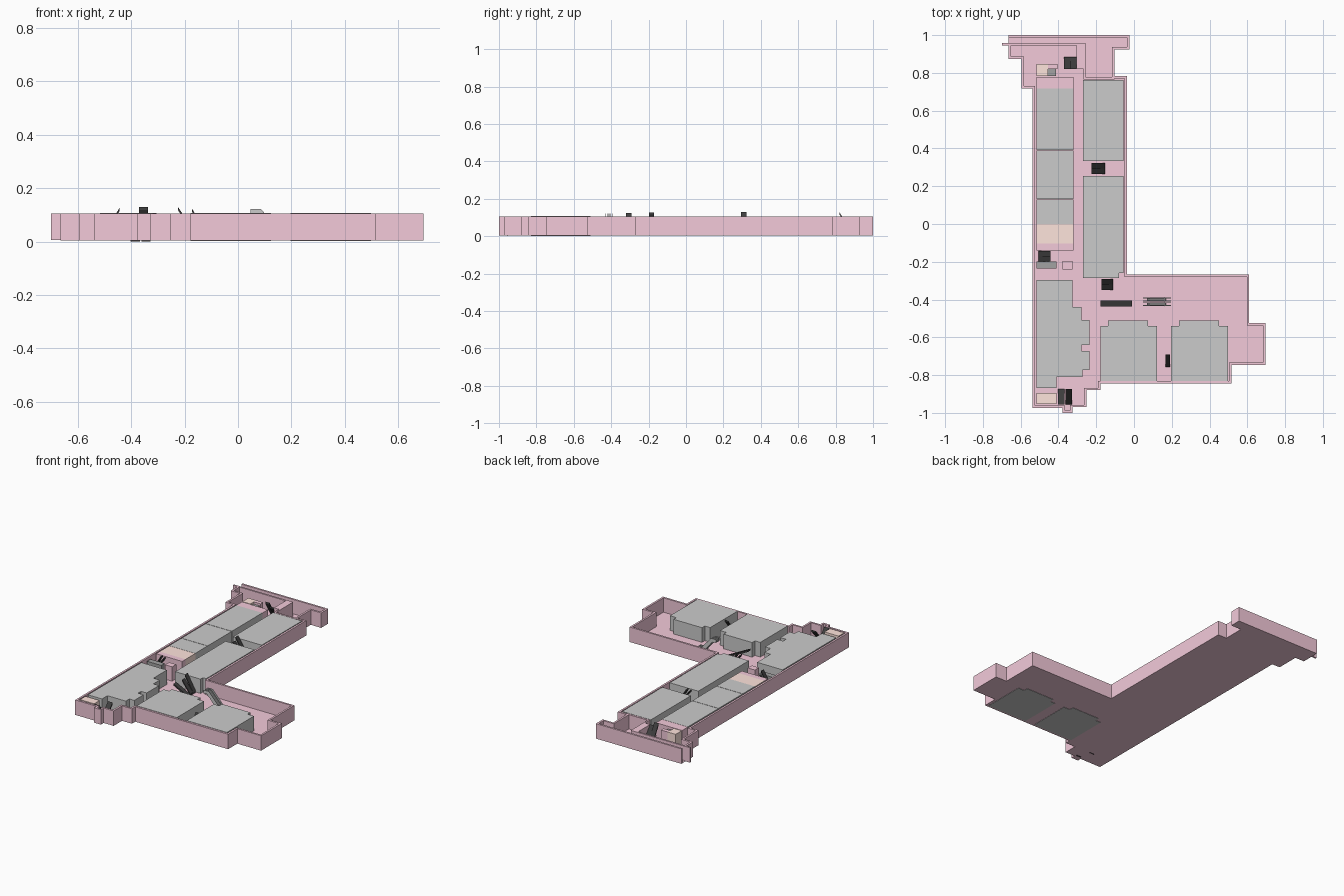
import bpy, bmesh
from mathutils import Vector

if "Cube" in bpy.data.objects:
    bpy.data.objects.remove(bpy.data.objects["Cube"])

def material(name, r, g, b):
    m = bpy.data.materials.new(name)
    m.diffuse_color = (r, g, b, 1)
    m.use_nodes = True
    m.node_tree.nodes["Principled BSDF"].inputs["Base Color"].default_value = m.diffuse_color
    return m

PINK = material("pink", .90, .59, .70)
PEACH = material("peach", 1.0, .78, .72)
BLACK = material("black", .05, .05, .05)
DARK = material("dark_grey", .36, .36, .36)
FLOOR, TOP = .008, .105

def prism(name, pts, vec, mat=None):
    """Extrude a planar polygon of 3D points along vec."""
    bm = bmesh.new()
    f = bm.faces.new([bm.verts.new(p) for p in pts])
    ext = bmesh.ops.extrude_face_region(bm, geom=[f])
    verts = [v for v in ext["geom"] if isinstance(v, bmesh.types.BMVert)]
    bmesh.ops.translate(bm, verts=verts, vec=vec)
    bmesh.ops.recalc_face_normals(bm, faces=bm.faces)
    me = bpy.data.meshes.new(name)
    bm.to_mesh(me)
    bm.free()
    ob = bpy.data.objects.new(name, me)
    bpy.context.collection.objects.link(ob)
    if mat:
        me.materials.append(mat)
    return ob

def plan(name, pts, z0=.005, z1=TOP, mat=None):
    return prism(name, [(x, y, z0) for x, y in pts], (0, 0, z1 - z0), mat)

def box(name, x0, x1, y0, y1, z0=.005, z1=TOP, mat=None):
    return plan(name, [(x0, y0), (x1, y0), (x1, y1), (x0, y1)], z0, z1, mat)

def ramp(name, x0, x1, y0, y1, axis, za, zb, mat=BLACK, t=.012):
    """Sloping slab: top height za at the low end of the axis, zb at the high end."""
    if axis == 'x':
        pts = [(x0, y0, za - t), (x1, y0, zb - t), (x1, y0, zb), (x0, y0, za)]
        return prism(name, pts, (0, y1 - y0, 0), mat)
    pts = [(x0, y0, za - t), (x0, y1, zb - t), (x0, y1, zb), (x0, y0, za)]
    return prism(name, pts, (x1 - x0, 0, 0), mat)

def inset(path, t):
    """Offset an open clockwise path to its right-hand (inner) side."""
    P = [Vector(p) for p in path]
    N = []
    for a, b in zip(P, P[1:]):
        d = (b - a).normalized()
        N.append(Vector((d.y, -d.x)) * t)
    mid = [P[i] + N[i - 1] + N[i] for i in range(1, len(P) - 1)]
    return [P[0] + N[0]] + mid + [P[-1] + N[-1]]

# floor slab and perimeter wall, open at the end of the rear passage
outline = [(-.665, 1), (-.025, 1), (-.025, .925), (-.103, .925), (-.103, .783),
           (-.037, .783), (-.037, -.267), (.61, -.267), (.61, -.524), (.695, -.524),
           (.695, -.746), (.517, -.746), (.517, -.844), (-.178, -.844), (-.178, -.88),
           (-.252, -.88), (-.252, -.97), (-.326, -.97), (-.326, -1), (-.378, -1),
           (-.378, -.974), (-.537, -.974), (-.537, .717), (-.596, .717),
           (-.596, .873), (-.665, .873)]
plan("floor", outline, .004, FLOOR, PINK)
path = outline + [(-.665, .956)]
plan("outer_wall", path + inset(path, .013)[::-1], .005, TOP, PINK)
box("passage_wall", -.70, -.257, .945, .957, mat=PINK)
box("passage_pier", -.305, -.257, .82, .945, mat=PINK)
box("passage_side_wall", -.267, -.257, .765, .82, mat=PINK)
box("passage_end_wall", -.257, -.103, .765, .777, mat=PINK)

# left column of units, capped by pink blocks
for i, (a, b) in enumerate([(.392, .717), (.133, .389), (0, .130)]):
    box(f"left_unit_{i + 1}", -.516, -.32, a, b, z1=.106)
box("left_rear_cap", -.516, -.32, .717, .778, mat=PINK)
box("left_service_block", -.516, -.32, -.103, 0, mat=PEACH)
box("left_front_cap", -.516, -.32, -.14, -.103, mat=PINK)

# right column of units
box("right_unit_rear", -.27, -.056, .333, .762)
plan("right_unit_front", [(-.27, .254), (-.056, .254), (-.056, -.26), (-.08, -.26),
                          (-.08, -.286), (-.27, -.286)])

# stepped corner unit at the front left
plan("corner_unit", [(-.516, -.296), (-.325, -.296), (-.325, -.44), (-.278, -.44),
                     (-.278, -.508), (-.236, -.508), (-.236, -.64), (-.278, -.64),
                     (-.278, -.672), (-.236, -.672), (-.236, -.772), (-.273, -.772),
                     (-.273, -.81), (-.41, -.81), (-.41, -.868), (-.516, -.868)])

# two matching front units with chamfer-like notches
for name, x in (("front_unit_left", -.178), ("front_unit_right", .197)):
    plan(name, [(x, -.83), (x + .301, -.83), (x + .301, -.54), (x + .253, -.54),
                (x + .253, -.51), (x + .04, -.51), (x + .04, -.54), (x, -.54)], .002, .107)

# service rooms and lift shaft
box("rear_service_room", -.516, -.456, .783, .847, mat=PEACH)
box("rear_service_back", -.456, -.405, .82, .847, mat=PINK)
box("rear_service_stair", -.456, -.413, .783, .82, z1=.09, mat=DARK)
box("front_service_room", -.516, -.41, -.953, -.894, mat=PEACH)
box("mid_service_stair", -.516, -.41, -.235, -.198, z1=.09, mat=DARK)
box("lift_shaft", -.378, -.325, -.24, -.196, mat=PINK)

# escalator pairs: a tall lane and a lower lane side by side
def pair(name, x0, x1, y0, y1, axis, za, zb, low_first):
    for k in (0, 1):
        drop = .024 if (k == 0) == low_first else 0
        a = za - drop if za > zb else za
        b = zb - drop if zb > za else zb
        if axis == 'x':
            m = (y1 - y0) / 2
            ramp(f"{name}_lane_{k + 1}", x0, x1, y0 + k * m, y0 + (k + 1) * m, axis, a, b)
        else:
            m = (x1 - x0) / 2
            ramp(f"{name}_lane_{k + 1}", x0 + k * m, x0 + (k + 1) * m, y0, y1, axis, a, b)

pair("rear_escalator", -.37, -.305, .82, .885, 'y', .13, .02, False)
pair("mid_escalator", -.225, -.153, .265, .323, 'x', .13, .02, True)
pair("hall_escalator", -.173, -.112, -.35, -.292, 'x', .125, .02, True)
pair("left_escalator", -.505, -.443, -.198, -.142, 'x', .02, .127, False)

# single escalators
ramp("long_escalator", -.178, -.01, -.436, -.405, 'x', .105, .02)
ramp("side_escalator", .167, .19, -.757, -.69, 'y', .02, .103)
ramp("front_escalator_left", -.402, -.367, -.955, -.873, 'y', .105, .012)
ramp("front_escalator_right", -.362, -.327, -.955, -.873, 'y', .012, .105)

# grand staircase: two dark flights between light balustrades
for i, y in enumerate((-.434, -.409)):
    ramp(f"stair_flight_{i + 1}", .07, .17, y + .003, y + .015, 'x', .105, .025, DARK)
    for j, s in enumerate((y, y + .015)):
        prism(f"balustrade_{i + 1}_{j + 1}",
              [(.047, s, .10), (.047, s, .122), (.085, s, .122), (.165, s, .035),
               (.195, s, .035), (.195, s, FLOOR), (.15, s, FLOOR), (.075, s, .10)],
              (0, .004, 0))
